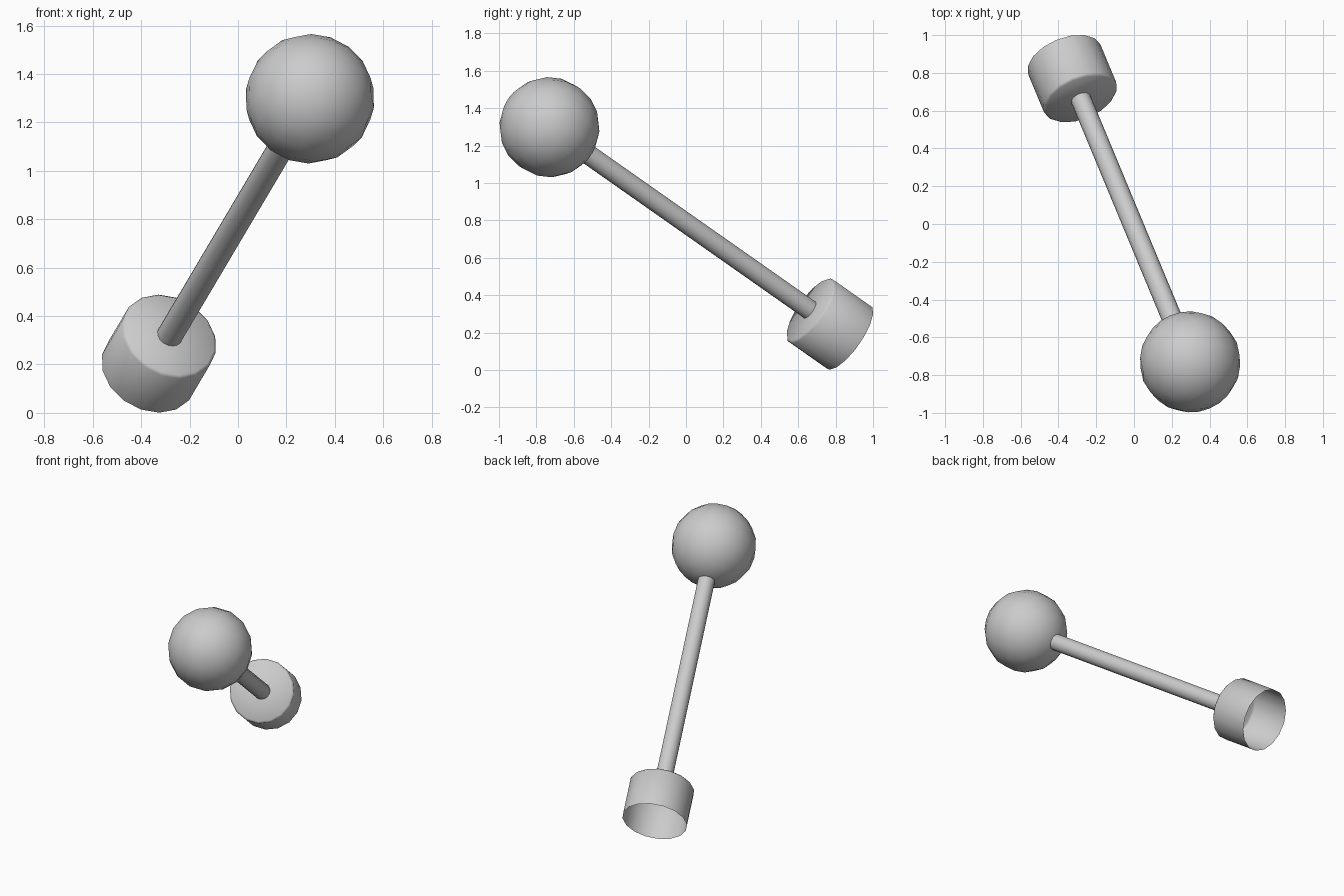
import bpy, bmesh, math
from mathutils import Vector

if "Cube" in bpy.data.objects:
    bpy.data.objects.remove(bpy.data.objects["Cube"])

BALL = Vector((0.297, -0.73, 1.298))   # ball centre
CUP = Vector((-0.325, 0.766, 0.248))   # cup centre
AXIS = (CUP - BALL).normalized()
ROT = AXIS.to_track_quat('Z', 'Y')
CUP_LEN, CUP_R, ROD_R, BALL_R = 0.27, 0.207, 0.054, 0.268
SIDES = 16


def lathe(name, profile, origin, sides=SIDES):
    """Revolve (radius, height) points around the model's slanted axis."""
    bm = bmesh.new()
    rings = []
    for r, h in profile:
        if r == 0:
            rings.append([bm.verts.new((0, 0, h))] * sides)
        else:
            rings.append([bm.verts.new((r * math.cos(math.tau * i / sides),
                                        r * math.sin(math.tau * i / sides), h))
                          for i in range(sides)])
    for a, b in zip(rings, rings[1:]):
        for i in range(sides):
            j = (i + 1) % sides
            quad = list(dict.fromkeys((a[i], a[j], b[j], b[i])))
            bm.faces.new(quad)
    mesh = bpy.data.meshes.new(name)
    bm.to_mesh(mesh)
    bm.free()
    obj = bpy.data.objects.new(name, mesh)
    obj.location = origin
    obj.rotation_mode = 'QUATERNION'
    obj.rotation_quaternion = ROT
    bpy.context.collection.objects.link(obj)
    bpy.ops.object.select_all(action='DESELECT')
    obj.select_set(True)
    bpy.context.view_layer.objects.active = obj
    bpy.ops.object.shade_smooth_by_angle(angle=math.radians(50))
    return obj


# ball at the upper end
N = 10
ball = [(0 if k in (0, N) else BALL_R * math.sin(math.pi * k / N),
         -BALL_R * math.cos(math.pi * k / N)) for k in range(N + 1)]
lathe("ball", ball, BALL)

# rod from just inside the ball to the cup floor
cup_floor = CUP - AXIS * CUP_LEN / 2
rod_len = (cup_floor - BALL).length
lathe("rod", [(ROD_R, BALL_R * 0.9), (ROD_R, rod_len)], BALL)

# thin-walled cup: closed towards the rod, open at the far end
b = 0.012
lathe("cup", [(0, 0), (CUP_R - b, 0), (CUP_R, b), (CUP_R, CUP_LEN)], cup_floor)
